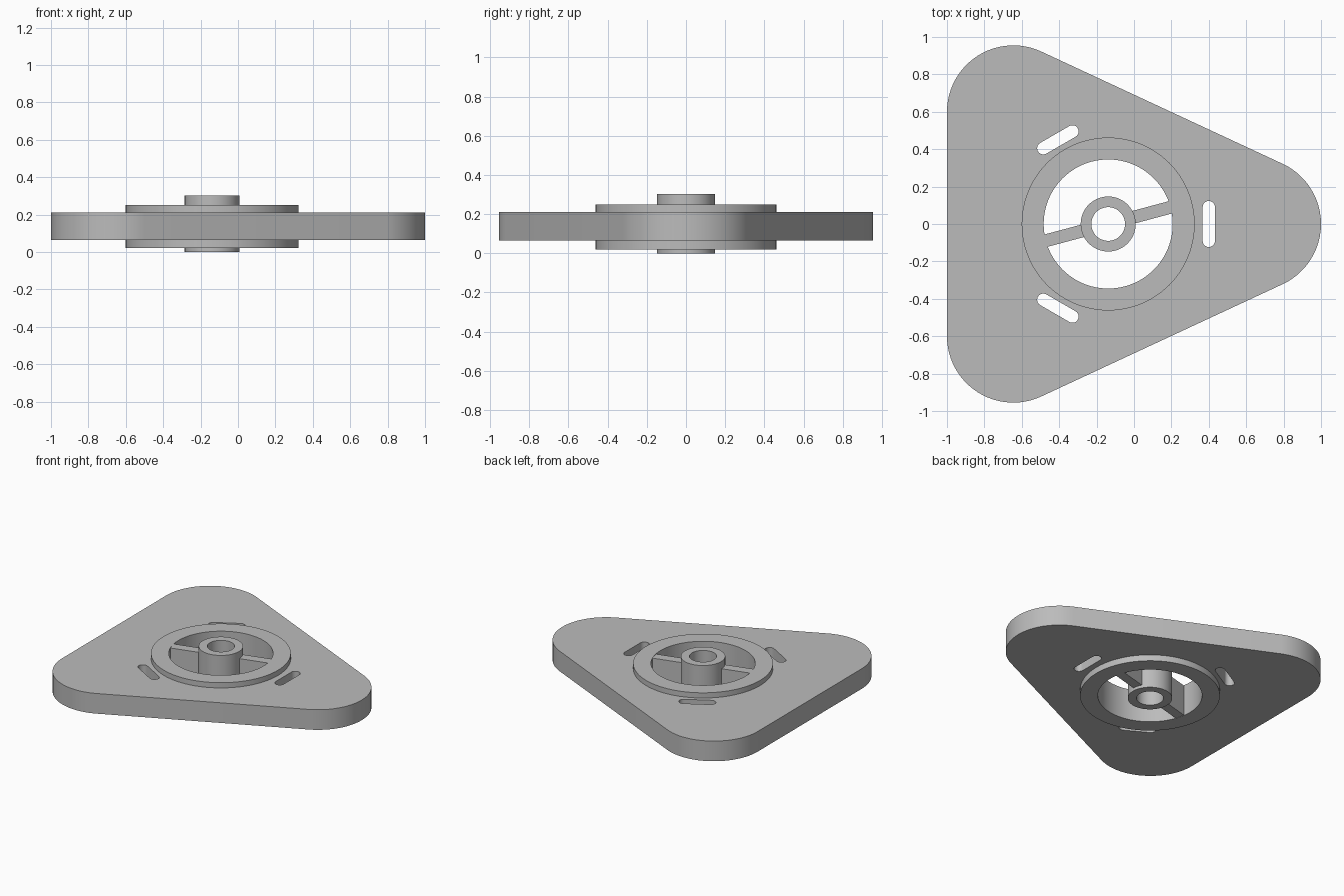
import bpy, bmesh
from math import sin, cos, pi, radians, atan2

if "Cube" in bpy.data.objects:
    bpy.data.objects.remove(bpy.data.objects["Cube"], do_unlink=True)

grey = bpy.data.materials.new("plain grey")
grey.use_nodes = True
grey.diffuse_color = (0.5, 0.5, 0.5, 1)
grey.node_tree.nodes["Principled BSDF"].inputs["Base Color"].default_value = (0.5, 0.5, 0.5, 1)

HUB_X = -0.138


def arc(cx, cy, r, start, end, steps=24):
    return [(cx + r * cos(start + (end - start) * i / steps),
             cy + r * sin(start + (end - start) * i / steps)) for i in range(steps + 1)]


def circle(r):
    return arc(HUB_X, 0, r, 0, 2 * pi, 96)[:-1]


def slot(cx, cy, angle, half=0.09, r=0.033):
    dx, dy = half * cos(angle), half * sin(angle)
    return (arc(cx + dx, cy + dy, r, angle - pi / 2, angle + pi / 2, 12)
            + arc(cx - dx, cy - dy, r, angle + pi / 2, angle + 3 * pi / 2, 12))


def slab(name, loops, z0, z1):
    """Extrude an outline, with any further loops as holes, from z0 to z1."""
    curve = bpy.data.curves.new(name, 'CURVE')
    curve.dimensions = '2D'
    curve.fill_mode = 'BOTH'
    curve.extrude = (z1 - z0) / 2
    for loop in loops:
        spline = curve.splines.new('POLY')
        spline.points.add(len(loop) - 1)
        for point, (x, y) in zip(spline.points, loop):
            point.co = (x, y, 0, 1)
        spline.use_cyclic_u = True
    obj = bpy.data.objects.new(name, curve)
    bpy.context.collection.objects.link(obj)
    bpy.ops.object.select_all(action='DESELECT')
    obj.select_set(True)
    bpy.context.view_layer.objects.active = obj
    bpy.ops.object.convert(target='MESH')
    obj = bpy.context.object
    bm = bmesh.new()
    bm.from_mesh(obj.data)
    bmesh.ops.translate(bm, verts=bm.verts, vec=(0, 0, (z0 + z1) / 2))
    bmesh.ops.remove_doubles(bm, verts=bm.verts, dist=1e-5)
    bmesh.ops.recalc_face_normals(bm, faces=bm.faces)
    bm.to_mesh(obj.data)
    bm.free()
    obj.data.materials.clear()
    obj.data.materials.append(grey)
    bpy.ops.object.shade_smooth_by_angle(angle=radians(30))
    return obj


# Rounded triangular plate with a central opening and three slots
R, CX, CY = 0.355, 0.645, 0.6
side = atan2(2 * CX, CY)
outline = (arc(CX, 0, R, -side, side)
           + arc(-CX, CY, R, side, pi)
           + arc(-CX, -CY, R, pi, 2 * pi - side))
slots = [slot(0.4, 0, pi / 2), slot(-0.407, 0.45, pi / 6), slot(-0.407, -0.45, -pi / 6)]
slab("plate", [outline, circle(0.4615)] + slots, 0.065, 0.212)

# Raised rim and hollow hub
slab("rim", [circle(0.4625), circle(0.345)], 0.02, 0.25)
slab("hub", [circle(0.147), circle(0.09)], 0.0, 0.302)

# Two opposite spokes joining hub and rim
for name, angle in (("right_spoke", radians(15)), ("left_spoke", radians(195))):
    c, s = cos(angle), sin(angle)
    corners = [(0.142, -0.034), (0.346, -0.034), (0.346, 0.034), (0.142, 0.034)]
    slab(name, [[(HUB_X + u * c - v * s, u * s + v * c) for u, v in corners]], 0.022, 0.248)
